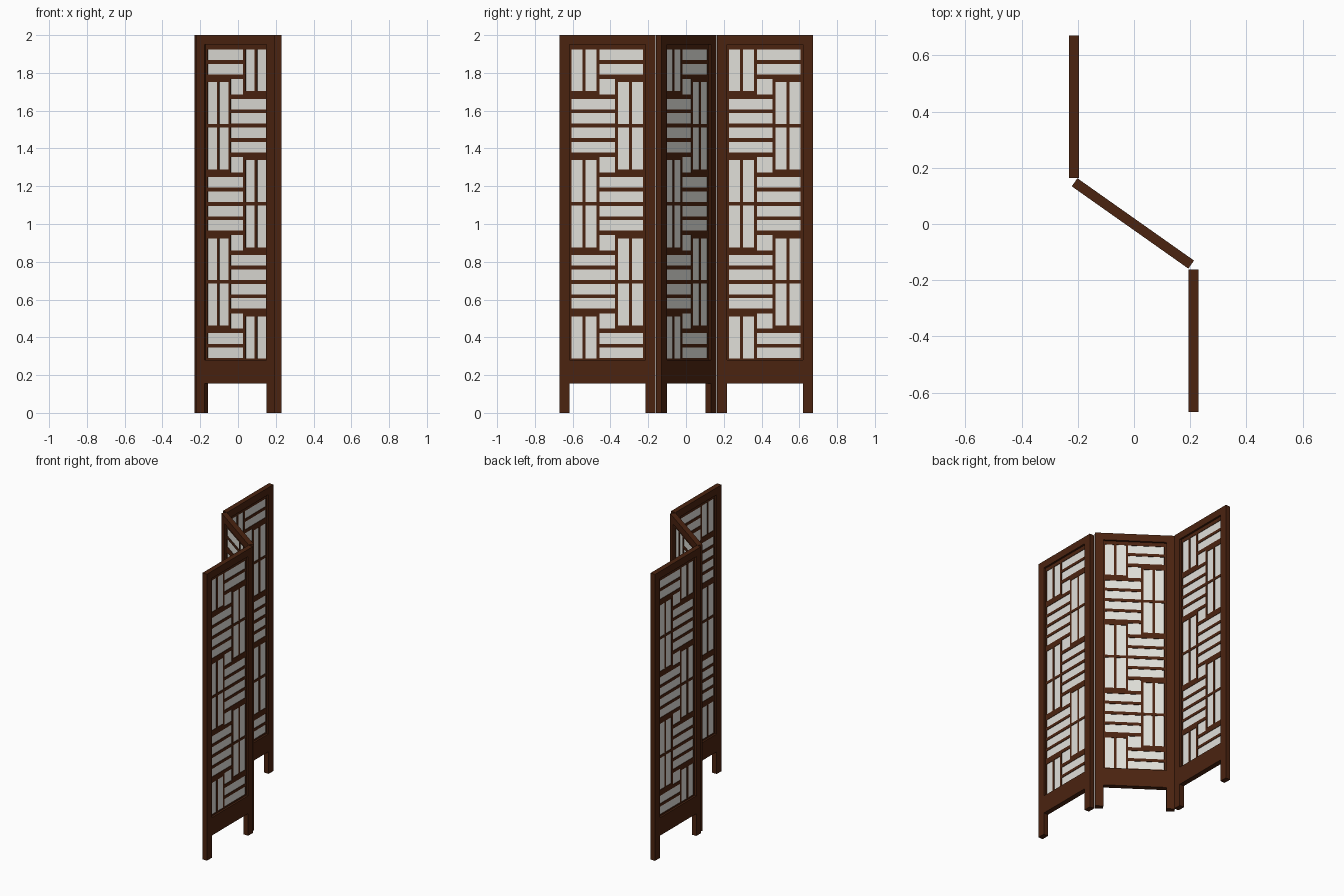
import bpy, bmesh, math
from mathutils import Matrix

if "Cube" in bpy.data.objects:
    bpy.data.objects.remove(bpy.data.objects["Cube"])

W, T, H = 0.508, 0.035, 2.0        # panel width, thickness, height
STILE = 0.053


def material(name, rgb):
    m = bpy.data.materials.new(name)
    m.diffuse_color = (*rgb, 1)
    m.use_nodes = True
    m.node_tree.nodes["Principled BSDF"].inputs["Base Color"].default_value = m.diffuse_color
    return m


wood = material("dark brown wood", (0.070, 0.017, 0.005))
paper = material("white paper", (0.75, 0.745, 0.70))


def box_mesh(name, y0, y1, z0, z1, t, mat):
    bm = bmesh.new()
    bmesh.ops.create_cube(bm, size=1)
    for v in bm.verts:
        v.co = (v.co.x * t, y0 + (v.co.y + 0.5) * (y1 - y0), z0 + (v.co.z + 0.5) * (z1 - z0))
    me = bpy.data.meshes.new(name)
    bm.to_mesh(me)
    bm.free()
    me.materials.append(mat)
    return me


def lattice_windows():
    """Openings of the basket-weave lattice as (u0, u1, z0, z1), u from the left edge."""
    wins = []
    centres = [0.28 + 0.4135 * k for k in range(5)]
    tall = ([(0.064, 0.123), (0.138, 0.197)], [(0.309, 0.368), (0.383, 0.442)])
    wide = ((0.212, 0.442), (0.064, 0.294))
    for k, c in enumerate(centres):
        signs = [s for s in (-1, 1) if not (k == 0 and s < 0) and not (k == 4 and s > 0)]
        for s in signs:
            for a, b in tall[k % 2]:                       # upright slots
                wins.append((a, b, *sorted((c + s * 0.009, c + s * 0.231))))
            for a, b in ((0.0105, 0.066), (0.086, 0.142)):  # level slots
                wins.append((*wide[k % 2], *sorted((c + s * a, c + s * b))))
    for c in centres[:-1]:                                 # small centre openings
        wins.append((0.212, 0.294, c + 0.166, c + 0.4135 - 0.166))
    return wins


def lattice_mesh(u0, u1, z0, z1):
    wins = lattice_windows()
    us = sorted({round(v, 4) for w in wins for v in w[:2]} | {u0, u1})
    zs = sorted({round(v, 4) for w in wins for v in w[2:]} | {z0, z1})
    bm = bmesh.new()
    grid = [[bm.verts.new((0, u - W / 2, z)) for z in zs] for u in us]
    for i in range(len(us) - 1):
        for j in range(len(zs) - 1):
            u, z = (us[i] + us[i + 1]) / 2, (zs[j] + zs[j + 1]) / 2
            if not any(a < u < b and c < z < d for a, b, c, d in wins):
                bm.faces.new((grid[i][j], grid[i + 1][j], grid[i + 1][j + 1], grid[i][j + 1]))
    bmesh.ops.delete(bm, geom=[v for v in bm.verts if not v.link_faces], context='VERTS')
    me = bpy.data.meshes.new("lattice")
    bm.to_mesh(me)
    bm.free()
    me.materials.append(wood)
    return me


# Parts of one panel, facing along x and spanning y
h = W / 2
i = h - STILE
parts = {
    "near_stile": box_mesh("near_stile", -h, -i, 0, H, T, wood),
    "far_stile": box_mesh("far_stile", i, h, 0, H, T, wood),
    "top_rail": box_mesh("top_rail", -i, i, 1.95, H, T, wood),
    "bottom_rail": box_mesh("bottom_rail", -i, i, 0.155, 0.28, T, wood),
    "paper_sheet": box_mesh("paper_sheet", -i, i, 0.28, 1.95, 0.003, paper),
    "lattice": lattice_mesh(STILE, W - STILE, 0.28, 1.95),
}

# Three folded panels
panels = {
    "front": (0.212, -0.416, 0),
    "middle": (-0.004, 0.002, math.radians(54.8)),
    "back": (-0.214, 0.418, 0),
}
for label, (x, y, angle) in panels.items():
    for part, mesh in parts.items():
        ob = bpy.data.objects.new(f"{label}_panel_{part}", mesh)
        bpy.context.collection.objects.link(ob)
        ob.matrix_world = Matrix.Translation((x, y, 0)) @ Matrix.Rotation(angle, 4, 'Z')
        if part == "lattice":
            mod = ob.modifiers.new("thickness", 'SOLIDIFY')
            mod.thickness = 0.009
            mod.offset = 0
